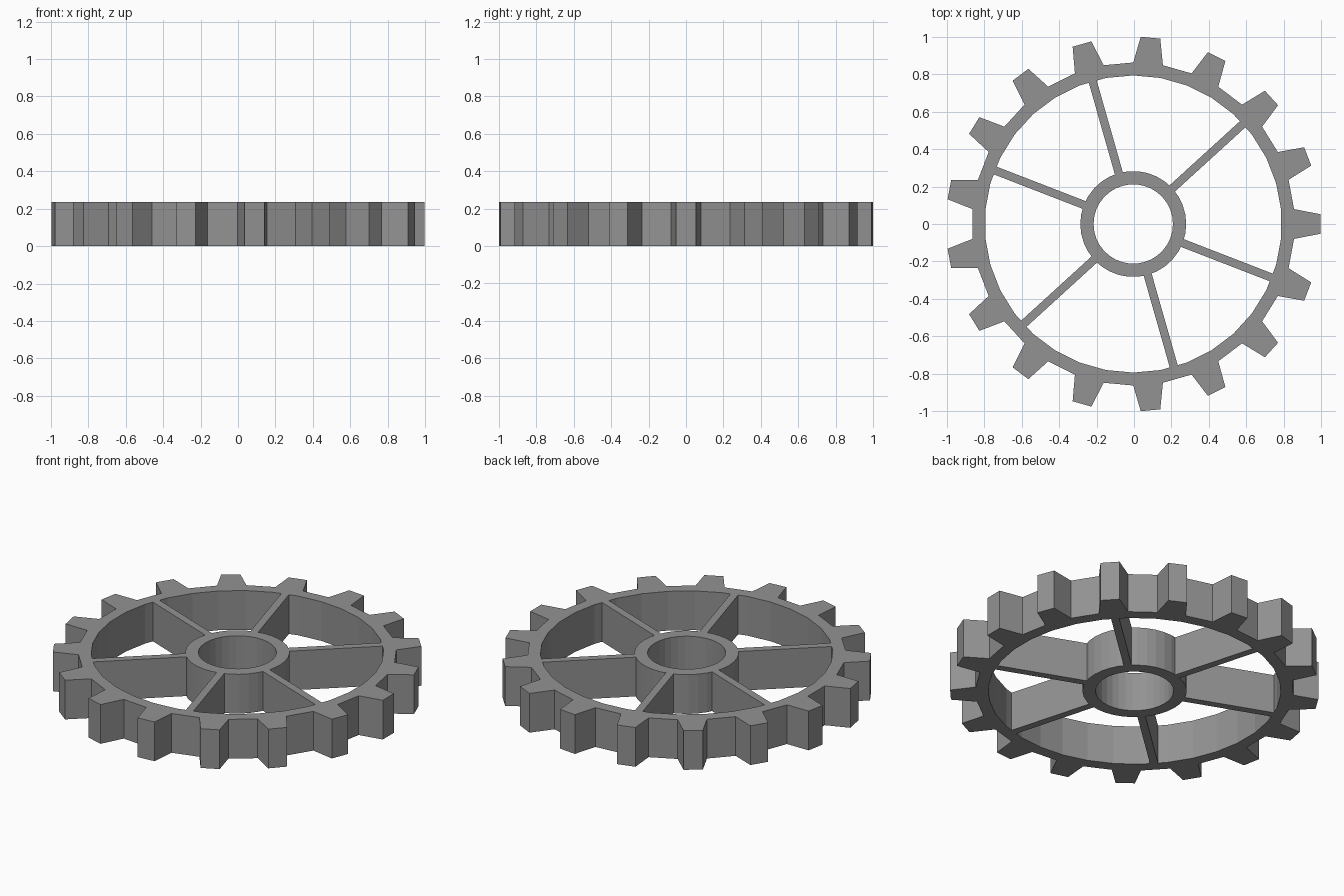
import bpy, bmesh
from math import cos, sin, pi, radians
from mathutils import Matrix

if "Cube" in bpy.data.objects:
    bpy.data.objects.remove(bpy.data.objects["Cube"])

H = 0.235            # thickness
CX = -0.004          # wheel axis, offset so the odd tooth count is centred
TEETH = 17
PITCH = 2 * pi / TEETH

# dark grey metal
METAL = bpy.data.materials.new("dark_grey")
METAL.diffuse_color = (0.29, 0.29, 0.29, 1)
METAL.use_nodes = True
METAL.node_tree.nodes["Principled BSDF"].inputs["Base Color"].default_value = METAL.diffuse_color


def polar(r, a):
    return (CX + r * cos(a), r * sin(a))


def finish(name, bm):
    bmesh.ops.recalc_face_normals(bm, faces=bm.faces)
    me = bpy.data.meshes.new(name)
    bm.to_mesh(me)
    bm.free()
    me.materials.append(METAL)
    ob = bpy.data.objects.new(name, me)
    bpy.context.collection.objects.link(ob)
    return ob


def band(bm, loop_a, loop_b):
    # quads bridging two matching vertex loops
    n = len(loop_a)
    for i in range(n):
        j = (i + 1) % n
        bm.faces.new((loop_a[i], loop_a[j], loop_b[j], loop_b[i]))


def ring(bm, outer, inner):
    # closed ring of full thickness from matching outer and inner outlines
    lo_o, hi_o, lo_i, hi_i = [[bm.verts.new((x, y, z)) for x, y in pts]
                              for pts in (outer, inner) for z in (0, H)]
    for a, b in ((lo_o, hi_o), (hi_o, hi_i), (hi_i, lo_i), (lo_i, lo_o)):
        band(bm, a, b)
    return lo_o, hi_o


# toothed rim: 34-sided ring, every other outer side carries a tooth
bm = bmesh.new()
angles = [(i - 0.5) * PITCH / 2 for i in range(2 * TEETH)]
lo, hi = ring(bm, [polar(0.863, a) for a in angles],
              [polar(0.794, a) for a in angles])
tip = radians(3.0)
for t in range(TEETH):
    a, b = 2 * t, 2 * t + 1
    root_face = next(f for f in lo[a].link_faces
                     if {lo[a], lo[b], hi[a], hi[b]} == set(f.verts))
    bm.faces.remove(root_face)
    la, lb, ha, hb = [bm.verts.new((*polar(1.001, t * PITCH + s * tip), z))
                      for z in (0, H) for s in (-1, 1)]
    for quad in ((la, lb, hb, ha), (lo[a], la, ha, hi[a]), (lo[b], lb, hb, hi[b]),
                 (lo[a], lo[b], lb, la), (hi[a], hi[b], hb, ha)):
        bm.faces.new(quad)
finish("toothed_rim", bm)

# hub with round bore
bm = bmesh.new()
angles = [i * 2 * pi / 34 for i in range(34)]
ring(bm, [polar(0.283, a) for a in angles], [polar(0.212, a) for a in angles])
finish("hub", bm)

# six spokes, unevenly spaced to line up with teeth and gaps
R0, R1, W = 0.276, 0.803, 0.044
for k, step in enumerate((2, 5, 7.5, 10.5, 13.5, 16)):
    bm = bmesh.new()
    bmesh.ops.create_cube(bm, size=1, matrix=Matrix.Translation((CX, 0, 0))
                          @ Matrix.Rotation(step * PITCH, 4, 'Z')
                          @ Matrix.Translation(((R0 + R1) / 2, 0, H / 2))
                          @ Matrix.Diagonal((R1 - R0, W, H, 1)))
    finish(f"spoke_{k + 1}", bm)
